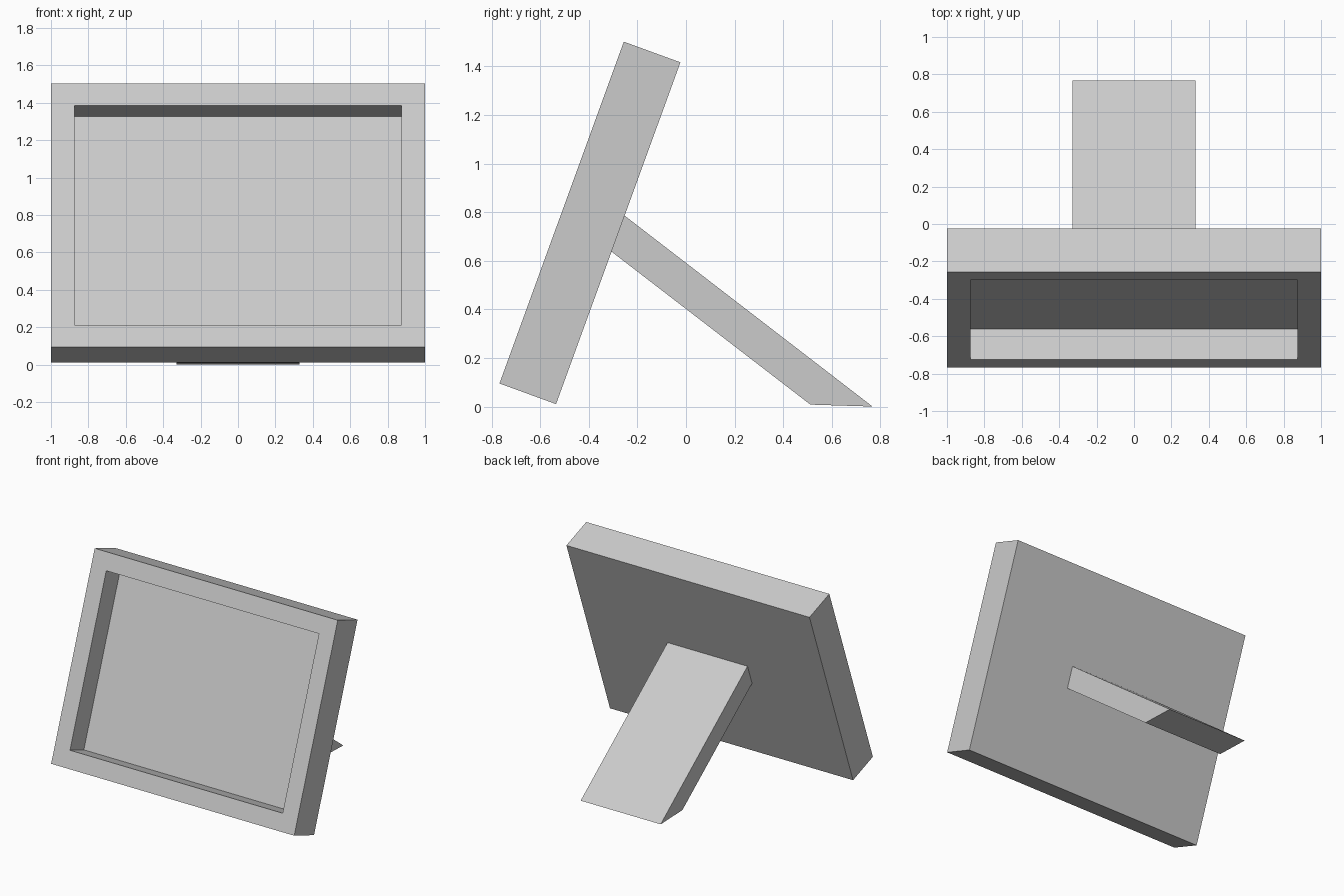
import bpy, bmesh
from mathutils import Vector

if "Cube" in bpy.data.objects:
    bpy.data.objects.remove(bpy.data.objects["Cube"])


def extrude_profile(name, profile, half_width):
    """Extrude a closed (y, z) side profile symmetrically along x."""
    bm = bmesh.new()
    face = bm.faces.new([bm.verts.new((-half_width, y, z)) for y, z in profile])
    ext = bmesh.ops.extrude_face_region(bm, geom=[face], use_keep_orig=True)
    verts = [v for v in ext["geom"] if isinstance(v, bmesh.types.BMVert)]
    bmesh.ops.translate(bm, verts=verts, vec=(2 * half_width, 0, 0))
    bmesh.ops.recalc_face_normals(bm, faces=bm.faces)
    bm.normal_update()
    mesh = bpy.data.meshes.new(name)
    obj = bpy.data.objects.new(name, mesh)
    bpy.context.collection.objects.link(obj)
    return obj, bm


# Leaning picture frame with a recessed front
frame, bm = extrude_profile(
    "picture_frame",
    [(-0.768, 0.095), (-0.535, 0.010), (-0.023, 1.417), (-0.256, 1.502)], 1.0)
front_dir = Vector((0, -0.94, 0.342))
front = max(bm.faces, key=lambda f: f.normal.dot(front_dir))
bmesh.ops.inset_region(bm, faces=[front], thickness=0.125, use_even_offset=True)
recess = bmesh.ops.extrude_discrete_faces(bm, faces=[front])["faces"][0]
bmesh.ops.translate(bm, verts=recess.verts, vec=front_dir * -0.174)
bm.to_mesh(frame.data)
bm.free()

# Easel leg meeting the back of the frame, cut flat at the ground
leg, bm = extrude_profile(
    "easel_leg",
    [(-0.253, 0.786), (-0.307, 0.638), (0.512, 0.008), (0.768, 0.0)], 0.329)
bm.to_mesh(leg.data)
bm.free()
